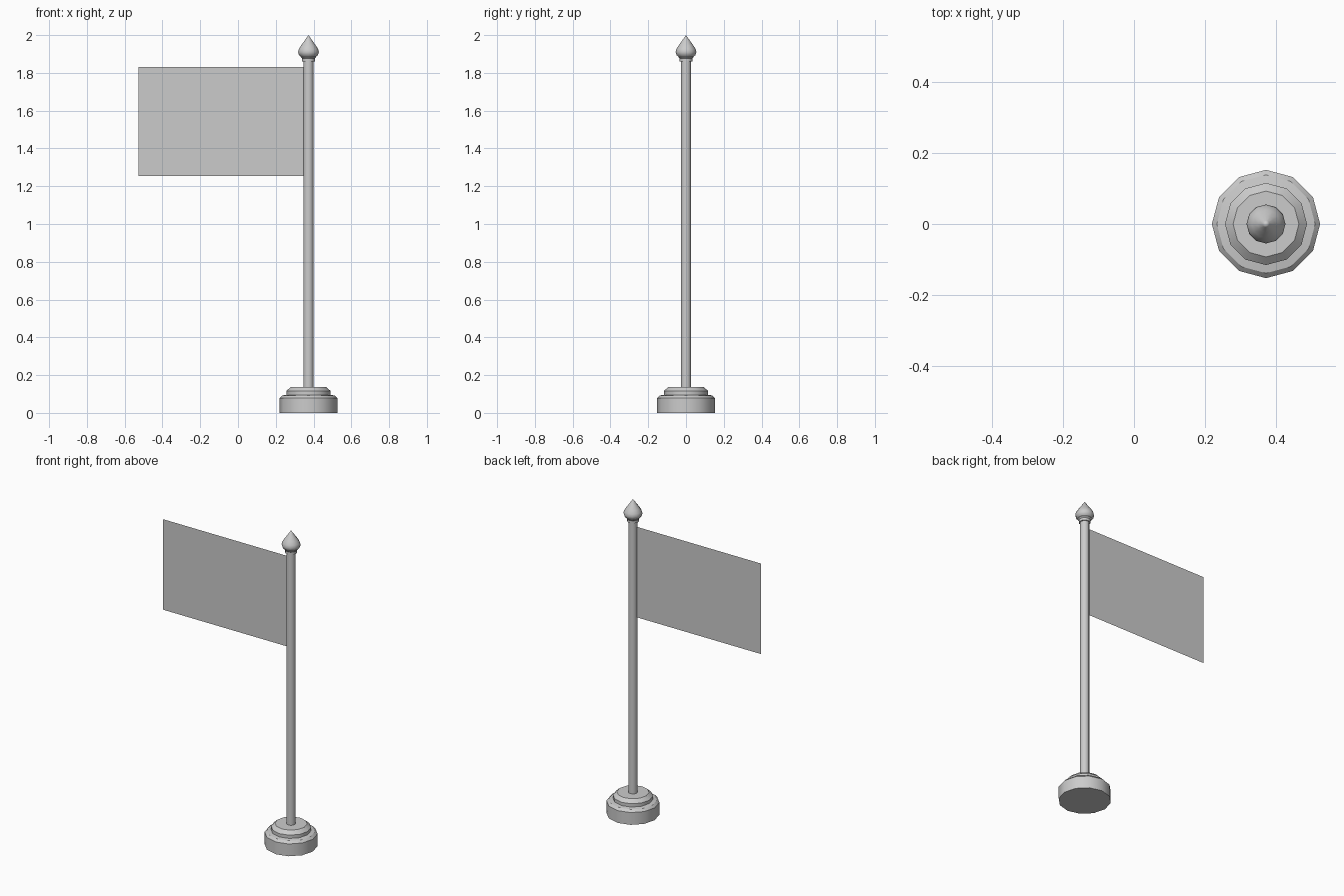
import bpy, bmesh, math

if "Cube" in bpy.data.objects:
    bpy.data.objects.remove(bpy.data.objects["Cube"])

CX = 0.373  # pole axis


def lathe(name, profile, sides, angle=40):
    """Revolve (radius, z) points around the pole axis."""
    bm = bmesh.new()
    rings = []
    for r, z in profile:
        if r == 0:
            rings.append([bm.verts.new((0, 0, z))] * sides)
        else:
            rings.append([bm.verts.new((r * math.cos(2 * math.pi * i / sides),
                                        r * math.sin(2 * math.pi * i / sides), z))
                          for i in range(sides)])
    for a, b in zip(rings, rings[1:]):
        for i in range(sides):
            j = (i + 1) % sides
            quad = list(dict.fromkeys((a[i], a[j], b[j], b[i])))
            bm.faces.new(quad)
    bmesh.ops.recalc_face_normals(bm, faces=bm.faces)
    mesh = bpy.data.meshes.new(name)
    bm.to_mesh(mesh)
    bm.free()
    ob = bpy.data.objects.new(name, mesh)
    ob.location.x = CX
    bpy.context.collection.objects.link(ob)
    bpy.ops.object.select_all(action='DESELECT')
    ob.select_set(True)
    bpy.context.view_layer.objects.active = ob
    bpy.ops.object.shade_smooth_by_angle(angle=math.radians(angle))
    return ob


# Stepped round base
lathe("base", [(0, 0), (0.153, 0), (0.153, 0.078), (0.139, 0.092), (0.116, 0.096),
               (0.116, 0.117), (0.093, 0.138), (0, 0.138)], 12, 32)

# Pole
lathe("pole", [(0, 0.13), (0.027, 0.13), (0.027, 1.87), (0, 1.87)], 12)

# Collar under the finial
lathe("finial_collar", [(0, 1.86), (0.034, 1.86), (0.034, 1.876), (0.041, 1.884),
                        (0.041, 1.89), (0, 1.89)], 12)

# Pointed bulb finial
lathe("finial", [(0, 1.884), (0.038, 1.884), (0.05, 1.894), (0.055, 1.91), (0.051, 1.926),
                 (0.04, 1.944), (0.024, 1.966), (0.01, 1.986), (0, 2.0)], 12)

# Flat single-sheet flag
bm = bmesh.new()
bm.faces.new([bm.verts.new(p) for p in ((-0.527, 0, 1.255), (CX - 0.02, 0, 1.255),
                                        (CX - 0.02, 0, 1.83), (-0.527, 0, 1.83))])
mesh = bpy.data.meshes.new("flag")
bm.to_mesh(mesh)
bm.free()
bpy.context.collection.objects.link(bpy.data.objects.new("flag", mesh))
